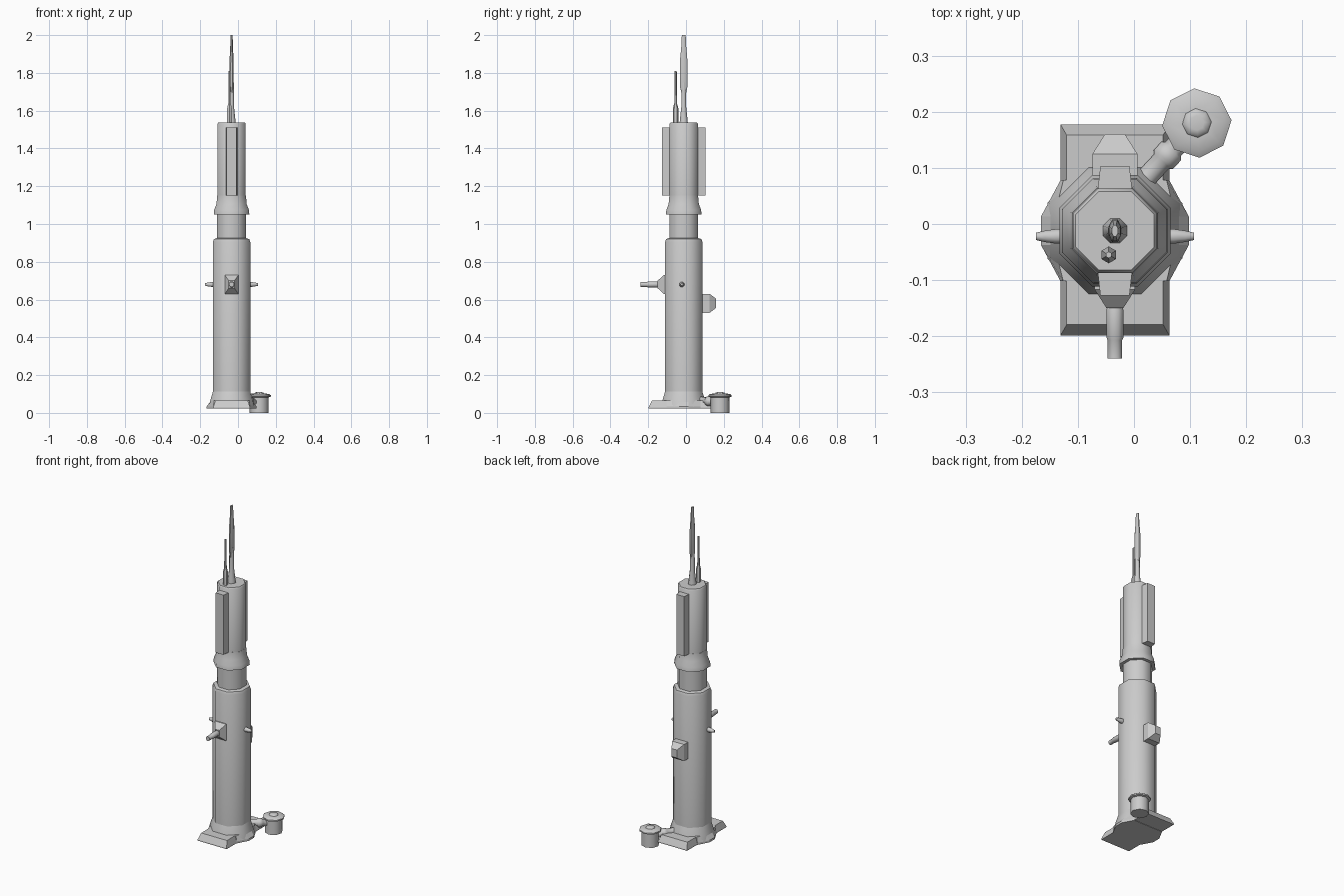
import bpy, bmesh, math
from mathutils import Vector

if "Cube" in bpy.data.objects:
    bpy.data.objects.remove(bpy.data.objects["Cube"])

CX, CY = -0.034, -0.012   # tower axis


def loft(name, rings, smooth=False):
    """Skin a list of equal-length point rings and cap both ends."""
    bm = bmesh.new()
    rows = [[bm.verts.new(p) for p in ring] for ring in rings]
    n = len(rows[0])
    for a, b in zip(rows, rows[1:]):
        for i in range(n):
            bm.faces.new((a[i], a[(i + 1) % n], b[(i + 1) % n], b[i]))
    bm.faces.new(rows[0][::-1])
    bm.faces.new(rows[-1])
    bmesh.ops.recalc_face_normals(bm, faces=bm.faces[:])
    me = bpy.data.meshes.new(name)
    bm.to_mesh(me)
    bm.free()
    ob = bpy.data.objects.new(name, me)
    bpy.context.collection.objects.link(ob)
    if smooth:
        bpy.ops.object.select_all(action='DESELECT')
        ob.select_set(True)
        bpy.context.view_layer.objects.active = ob
        bpy.ops.object.shade_smooth_by_angle(angle=math.radians(50))
    return ob


def turned(name, origin, profile, axis=(0, 0, 1), sides=8, phase=0.5, sx=1, sy=1):
    """Polygonal turning: profile is (corner radius, distance along axis)."""
    q = Vector(axis).to_track_quat('Z', 'Y')
    o = Vector(origin)
    rings = []
    for r, h in profile:
        rings.append([o + q @ Vector((sx * r * math.cos(2 * math.pi * (i + phase) / sides),
                                      sy * r * math.sin(2 * math.pi * (i + phase) / sides), h))
                      for i in range(sides)])
    return loft(name, rings, True)


def frustum(name, origin, axis, sections):
    """Rectangular sections (half width, half height, distance) along an axis."""
    q = Vector(axis).to_track_quat('Z', 'Y')
    o = Vector(origin)
    return loft(name, [[o + q @ Vector((a * w, b * v, d)) for a, b in
                        ((-1, -1), (1, -1), (1, 1), (-1, 1))] for w, v, d in sections])


K = 1 / math.cos(math.pi / 8)   # apothem -> corner radius of an octagon


def tower(name, prof):
    return turned(name, (CX, CY, 0), [(a * K, z) for a, z in prof])


# Tower sections
tower("main_shaft", [(0.099, 0.03), (0.099, 0.905), (0.094, 0.92), (0.078, 0.925)])
tower("neck", [(0.076, 0.90), (0.076, 1.07)])
tower("collar", [(0.076, 1.05), (0.094, 1.05), (0.092, 1.075), (0.08, 1.105), (0.076, 1.15)])
tower("upper_shaft", [(0.075, 1.10), (0.075, 1.53), (0.07, 1.538)])
tower("foot_skirt", [(0.12, 0.03), (0.113, 0.065), (0.099, 0.112)])

# Raised panels on the front and back of the upper shaft
for side, nm in ((-1, "front_panel"), (1, "back_panel")):
    rings = []
    for z in (1.15, 1.51):
        rings.append([(CX - 0.031, CY + side * 0.07, z), (CX + 0.031, CY + side * 0.07, z),
                      (CX + 0.026, CY + side * 0.115, z), (CX - 0.026, CY + side * 0.115, z)])
    loft(nm, rings)

# Base: long block plus side flare
frustum("base_block", (CX, -0.0105, 0), (0, 0, 1),
        [(0.097, 0.188, 0.024), (0.097, 0.188, 0.03), (0.086, 0.169, 0.066)])
flare = []
for ox, oy, ix, z in ((0.132, 0.025, 0.097, 0.022), (0.132, 0.025, 0.097, 0.034),
                      (0.108, 0.025, 0.092, 0.066)):
    flare.append([(CX + a, CY + b, z) for a, b in
                  ((ox, -oy), (ox, oy), (ix, 0.09), (-ix, 0.09),
                   (-ox, oy), (-ox, -oy), (-ix, -0.09), (ix, -0.09))])
loft("base_side_flare", flare)

# Front housing with spout
frustum("front_housing", (CX, CY, 0.68), (0, -1, 0),
        [(0.036, 0.05, 0.08), (0.036, 0.05, 0.105), (0.015, 0.02, 0.138)])
turned("front_spout", (CX, CY, 0.68), [(0.0125, 0.125), (0.0165, 0.142), (0.0165, 0.19),
                                       (0.014, 0.195), (0.014, 0.228)], (0, -1, 0))

# Back housing
frustum("back_housing", (CX, CY, 0.58), (0, 1, 0),
        [(0.04, 0.05, 0.08), (0.04, 0.05, 0.137), (0.018, 0.024, 0.172)])

# Side pegs
for s, nm in ((-1, "left_peg"), (1, "right_peg")):
    turned(nm, (CX, -0.022, 0.68), [(0.014, 0.08), (0.014, 0.105), (0.011, 0.125), (0.007, 0.141)],
           (s, 0, 0))

# Masts on the roof
turned("main_mast", (CX, CY, 0), [(0.024, 1.53), (0.022, 1.55), (0.014, 1.62), (0.013, 1.75)])
turned("mast_blade", (CX, CY, 0), [(0.013, 1.69), (0.022, 1.73), (0.022, 1.82), (0.02, 1.88),
                                   (0.014, 1.94), (0.011, 2.0)], sx=0.55, sy=1)
turned("small_mast", (-0.045, -0.055, 0), [(0.015, 1.53), (0.015, 1.61), (0.007, 1.64),
                                           (0.006, 1.81)], sides=6)

# Side tank with lid, joined to the tower by a pipe
TX, TY = 0.112, 0.18
turned("tank", (TX, TY, 0), [(0.05, 0), (0.05, 0.09)], phase=0.1)
turned("tank_lid", (TX, TY, 0), [(0.05, 0.082), (0.062, 0.086), (0.062, 0.094), (0.051, 0.101),
                                 (0.026, 0.102), (0.022, 0.108), (0.013, 0.11)], phase=0.1)
start, end = Vector((0.015, 0.075, 0.068)), Vector((0.1, 0.166, 0.055))
L = (end - start).length
turned("tank_pipe", start, [(0.02, 0), (0.02, 0.05), (0.026, 0.055), (0.026, 0.075), (0.02, 0.08),
                            (0.02, L)], end - start)
